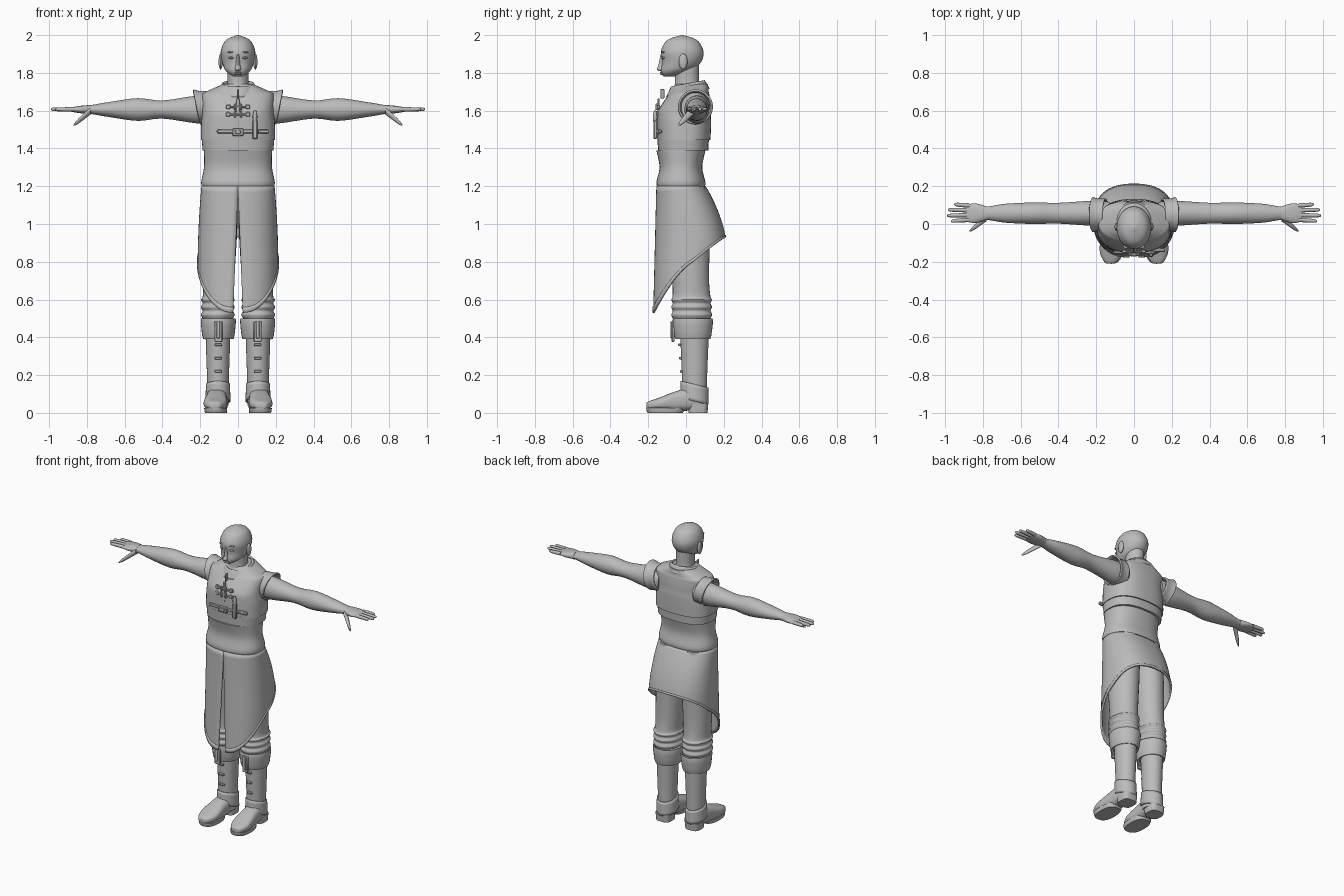
import bpy, bmesh, math
from mathutils import Matrix, Vector

if "Cube" in bpy.data.objects:
    bpy.data.objects.remove(bpy.data.objects["Cube"], do_unlink=True)

tone = (0.5, 0.5, 0.5, 1)
grey = bpy.data.materials.new("plain grey")
grey.use_nodes = True
grey.diffuse_color = tone
grey.node_tree.nodes["Principled BSDF"].inputs["Base Color"].default_value = tone


def finish(name, bm, mirror=False, thickness=0):
    bmesh.ops.recalc_face_normals(bm, faces=bm.faces)
    mesh = bpy.data.meshes.new(name)
    bm.to_mesh(mesh)
    bm.free()
    mesh.materials.append(grey)
    part = bpy.data.objects.new(name, mesh)
    bpy.context.collection.objects.link(part)
    if thickness:
        shell = part.modifiers.new("thickness", "SOLIDIFY")
        shell.thickness, shell.offset = thickness, 0
    if mirror:
        part.modifiers.new("mirror", "MIRROR")
    bpy.ops.object.select_all(action="DESELECT")
    part.select_set(True)
    bpy.context.view_layer.objects.active = part
    bpy.ops.object.shade_smooth_by_angle(angle=math.radians(40))


def smooth_path(points, steps):
    """Catmull-Rom curve through the points."""
    path = []
    for i in range(len(points) - 1):
        before, start, end = points[max(i - 1, 0)], points[i], points[i + 1]
        after = points[min(i + 2, len(points) - 1)]
        leave, arrive = (end - before) / 2, (after - start) / 2
        for k in range(steps):
            t = k / steps
            bend = (leave + arrive - 2 * (end - start)) * t + 3 * (end - start) - 2 * leave - arrive
            path.append(start + leave * t + bend * t * t)
    return path + [points[-1]]


def power(value, exponent):
    return math.copysign(abs(value) ** exponent, value)


def loft(name, axis, profile, centre, ratio=1, squareness=1, sides=32, steps=4,
         capped=True, mirror=False, thickness=0, bend=None):
    """Profile rows hold position, radius and, where ratio does not give it, second radius."""
    rows = [Vector((row[0], row[1], row[2] if len(row) > 2 else row[1] * ratio)) for row in profile]
    bm, rings = bmesh.new(), []
    for t, wide, deep in smooth_path(rows, steps):
        a, b = centre(t) if callable(centre) else centre
        ring = []
        for i in range(sides):
            angle = math.tau * i / sides
            u = a + wide * power(math.cos(angle), squareness)
            v = b + deep * power(math.sin(angle), squareness)
            place = {"x": (t, u, v), "y": (u, t, v), "z": (u, v, t)}[axis]
            ring.append(bm.verts.new(bend(*place) if bend else place))
        rings.append(ring)
    for lower, upper in zip(rings, rings[1:]):
        for i in range(sides):
            j = (i + 1) % sides
            bm.faces.new((lower[i], lower[j], upper[j], upper[i]))
    if capped:
        bm.faces.new(rings[0])
        bm.faces.new(rings[-1])
    finish(name, bm, mirror, thickness)


def box(name, place, size, mirror=False):
    bm = bmesh.new()
    bmesh.ops.create_cube(bm, size=1, matrix=Matrix.Translation(place) @ Matrix.Diagonal((*size, 1)))
    bmesh.ops.bevel(bm, geom=bm.edges[:], offset=min(size) / 4, segments=1, affect="EDGES")
    finish(name, bm, mirror)


def blob(name, place, radii, mirror=False):
    bm = bmesh.new()
    bmesh.ops.create_uvsphere(bm, u_segments=16, v_segments=10, radius=1,
                              matrix=Matrix.Translation(place) @ Matrix.Diagonal((*radii, 1)))
    finish(name, bm, mirror)


# Head: the jaw slides forward below the eyes
loft("head", "z", [(1.782, .025), (1.8, .054), (1.83, .076), (1.9, .092), (1.95, .08), (1.98, .055), (2, .005)],
     centre=lambda z: (0, -.02 - 7 * max(0, 1.88 - z) ** 2), ratio=1.23)
loft("nose", "z", [(1.81, .01), (1.82, .017), (1.84, .012), (1.9, .006)],
     centre=lambda z: (0, -.13 + .05 * (z - 1.81)), ratio=1.5, sides=12)
blob("ear", (.092, -.015, 1.86), (.011, .023, .042), mirror=True)
blob("eye", (.036, -.12, 1.88), (.015, .01, .006), mirror=True)
blob("eyebrow", (.037, -.12, 1.91), (.019, .01, .004), mirror=True)
for name, height in (("upper_lip", 1.803), ("lower_lip", 1.794)):
    blob(name, (0, -.126, height), (.02, .012, .005))
loft("neck", "z", [(1.68, .07), (1.74, .056), (1.84, .055)], centre=(0, .005), ratio=1.15)
loft("collar", "z", [(1.69, .105), (1.74, .08)], centre=(0, .01), ratio=1.05,
     capped=False, thickness=.012, bend=lambda x, y, z: (x, y, z + y / 5))

# Torso clothing
loft("vest", "z", [(1.445, .197, .14), (1.53, .195, .142), (1.6, .188, .139), (1.68, .19, .11),
                   (1.7, .17, .1), (1.74, .08, .085)],
     centre=lambda z: (0, -.01 + .3 * max(0, z - 1.6)), squareness=.8, sides=48)
loft("vest_lower_band", "z", [(1.39, .187), (1.46, .193)], centre=(0, -.015),
     ratio=.71, squareness=.8, sides=48)
loft("waist_wrap", "z", [(1.39, .18, .13), (1.3, .18, .113), (1.22, .195, .13), (1.19, .185, .122)],
     centre=(0, -.027), squareness=.85, sides=48)
loft("shoulder_cap", "x", [(.15, .08), (.19, .08), (.22, .088)], centre=(.05, 1.62), capped=False,
     mirror=True, thickness=.01, bend=lambda x, y, z: (x + (z - 1.62) / 5, y, z))

# Chest fastenings
box("front_seam", (0, -.125, 1.69), (.008, .02, .05))
for height in (1.62, 1.58):
    box("toggle_strap", (0, -.148, height), (.11, .012, .01))
    box("toggle_end", (.052, -.146, height), (.024, .016, .024), mirror=True)
    box("toggle_peg", (.016, -.154, height), (.01, .014, .034), mirror=True)
box("toggle_placket", (0, -.146, 1.6), (.02, .012, .13))
box("chest_strap", (0, -.15, 1.49), (.22, .014, .02))
box("strap_end", (.13, -.138, 1.49), (.07, .02, .02))
box("strap_buckle", (0, -.16, 1.486), (.06, .016, .04))
box("buckle_plate", (0, -.168, 1.486), (.03, .01, .02))
box("knife_sheath", (.09, -.162, 1.5), (.026, .02, .1))
loft("knife_handle", "z", [(1.54, .01), (1.57, .012), (1.6, .006)], centre=(.09, -.164), sides=12)


def skirt(name, start, end, grow, rows, thickness):
    """Split skirt whose hem sweeps down from the back to the front."""
    bm, grid, columns, top = bmesh.new(), [], 72, 1.2
    for row in range(rows + 1):
        share, line = start + (end - start) * row / rows, []
        for column in range(columns + 1):
            angle = math.tau * (column / columns - 1 / 4)
            toward_back = math.sin(angle)
            side = 1 if column <= columns / 2 else -1
            hem = .79 + .2 * toward_back - .06 * toward_back ** 2
            z = top + (hem - top) * share
            drop = min(top - z, .3)
            slit = .04 * max(0, 1.17 - z) * max(0, -toward_back)
            half_width = .21 - (z - .75) ** 2 / 10 + grow
            front = -.153 - .025 * (top - z) - grow
            back = .1 + .6 * drop - .77 * drop ** 2 + grow
            x = side * (slit + (half_width - slit) * abs(math.cos(angle)) ** .85)
            y = (front + back) / 2 + (back - front) / 2 * power(toward_back, .85)
            line.append(bm.verts.new((x, y, z)))
        grid.append(line)
    for upper, lower in zip(grid, grid[1:]):
        for c in range(columns):
            bm.faces.new((upper[c], upper[c + 1], lower[c + 1], lower[c]))
    finish(name, bm, thickness=thickness)


skirt("skirt", 0, 1, grow=0, rows=20, thickness=.008)
skirt("skirt_hem_trim", .955, 1, grow=.003, rows=2, thickness=.01)

# Arms and hands
loft("arm", "x", [(.13, .06, .07), (.22, .066, .073), (.4, .055, .048), (.53, .057, .06),
                  (.68, .05, .04), (.77, .036, .025), (.81, .04, .02)], centre=(.057, 1.606), mirror=True)
loft("palm", "x", [(.78, .036, .024), (.84, .052, .019), (.89, .044, .01)], centre=(.057, 1.606),
     squareness=.85, mirror=True)
for i, finger in enumerate(("index", "middle", "ring", "little")):
    tip = .99 - .013 * (i - 1.3) ** 2
    loft(finger + "_finger", "x", [(.87, .012), (.92, .011), (tip - .01, .009), (tip, .003)],
         centre=lambda x: (.06 + (i - 1.5) * (.025 + (x - .87) / 20), 1.607), sides=12, mirror=True)
loft("thumb", "x", [(.78, .02), (.84, .014), (.86, .009), (.87, .003)],
     centre=lambda x: (.035 - .8 * (x - .78), 1.6 - .85 * (x - .78)), sides=16, mirror=True)

# Trousers, gathered in folds above the boots
folds = [(.62 - .02 * i, .08 + .01 * (i % 2), .1 + .008 * (i % 2)) for i in range(7)]
loft("trouser_leg", "z", [(1.2, .08, .1), (1, .092, .115), (.72, .084, .098)] + folds,
     centre=lambda z: (.107 - .03 * max(0, z - .6), .03 - .05 * max(0, z - .6)), mirror=True)

# Boots
ankle = (.106, .045)
loft("boot_cuff", "z", [(.4, .065), (.39, .08), (.43, .088), (.49, .093), (.5, .086), (.48, .07)],
     centre=(.104, .036), ratio=1.15, steps=2, mirror=True)
loft("boot_shaft", "z", [(.42, .066), (.25, .06), (.15, .057), (.04, .055)], centre=ankle,
     ratio=1.15, mirror=True)
loft("boot_foot", "y", [(.11, .03, .03), (.08, .05, .06), (-.04, .056, .055), (-.14, .062, .032),
                        (-.2, .035, .02), (-.21, .01, .01)],
     centre=lambda y: (.113 - y / 20, .07 + .15 * y), squareness=.75, mirror=True)
loft("boot_sole", "z", [(0, .056), (.01, .06), (.026, .061)], centre=(.118, -.11), ratio=1.65,
     squareness=.8, steps=1, mirror=True)
loft("boot_heel", "z", [(0, .05), (.05, .054)], centre=(.109, .064), squareness=.6, steps=1, mirror=True)
loft("boot_ankle_guard", "z", [(.06, .062), (.15, .06)], centre=ankle, ratio=1.15, capped=False,
     mirror=True, thickness=.008, bend=lambda x, y, z: (x, y, z - (y - .05) / 4))
for height in (.36, .29, .22):
    box("boot_lace_bar", (.104, -.01 - height / 15, height), (.04, .016, .014), mirror=True)
box("cuff_tab", (.104, -.068, .43), (.042, .016, .11), mirror=True)
box("cuff_tab_ridge", (.104, -.076, .44), (.018, .01, .09), mirror=True)
